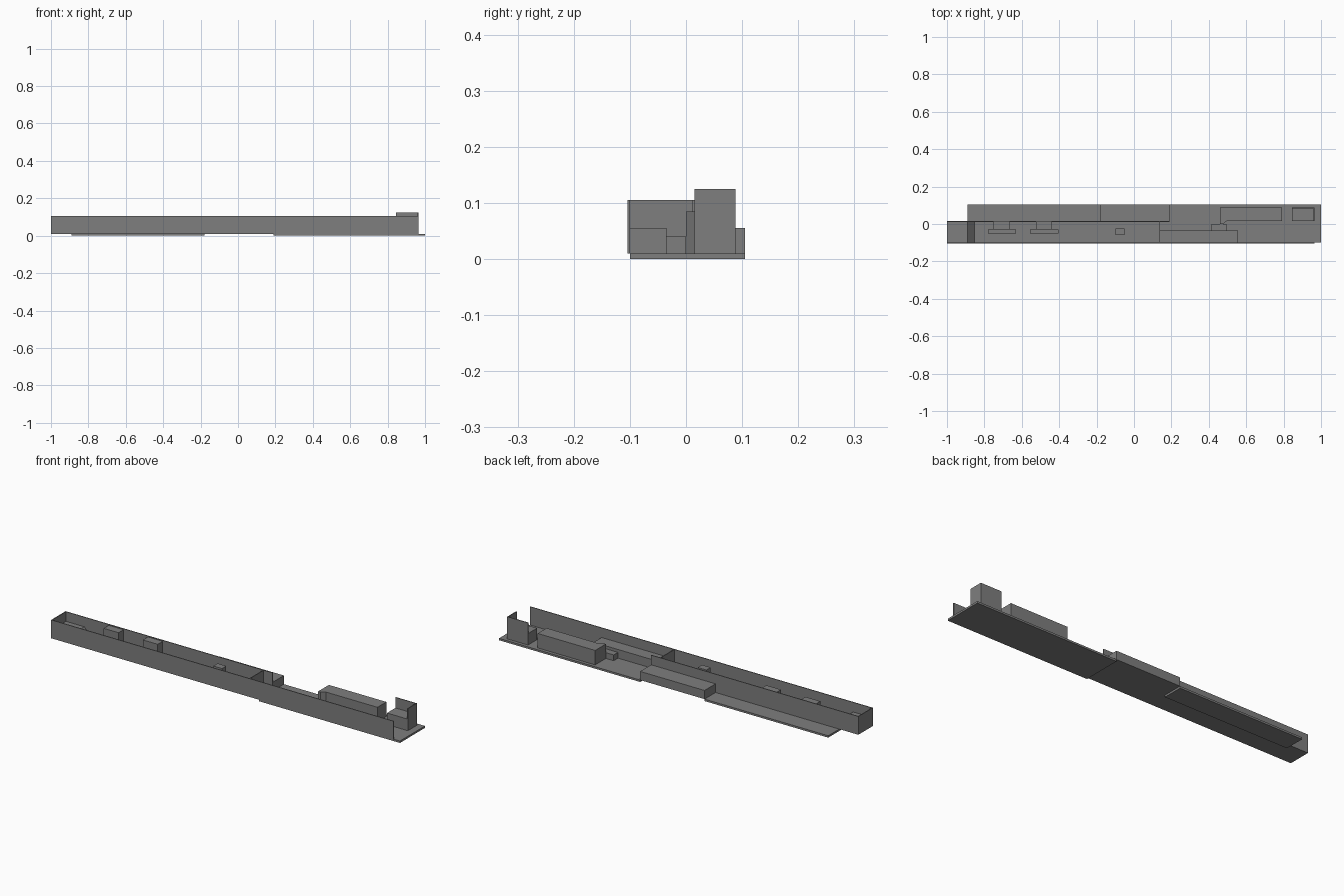
import bpy
import bmesh

cube = bpy.data.objects.get("Cube")
if cube:
    bpy.data.objects.remove(cube, do_unlink=True)

grey = bpy.data.materials.new("mid_grey")
grey.use_nodes = True
colour = (0.21, 0.21, 0.21, 1)
grey.diffuse_color = colour
grey.node_tree.nodes["Principled BSDF"].inputs["Base Color"].default_value = colour

FLOOR, LOW, HIGH, T = 0.01, 0.055, 0.105, 0.004
FRONT, BACK = -0.1, 0.015


def prism(name, outline, low, high, axis="z"):
    """Extrude an outline: (x, y) along z, or (x, z) along y."""
    bm = bmesh.new()
    place = (lambda a, b, c: (a, b, c)) if axis == "z" else (lambda a, b, c: (a, c, b))
    rings = [[bm.verts.new(place(a, b, c)) for a, b in outline] for c in (low, high)]
    for ring in rings:
        bm.faces.new(ring)
    for i in range(len(outline)):
        j = (i + 1) % len(outline)
        bm.faces.new((rings[0][i], rings[0][j], rings[1][j], rings[1][i]))
    bmesh.ops.recalc_face_normals(bm, faces=bm.faces)
    mesh = bpy.data.meshes.new(name)
    bm.to_mesh(mesh)
    bm.free()
    mesh.materials.append(grey)
    obj = bpy.data.objects.new(name, mesh)
    bpy.context.collection.objects.link(obj)
    return obj


def box(name, x, y, z):
    outline = [(x[0], y[0]), (x[1], y[0]), (x[1], y[1]), (x[0], y[1])]
    return prism(name, outline, *z)


# Ground plates and the raised floor between them
box("right_ground_plate", (-0.89, -0.18), (0, 0.105), (0, FLOOR))
box("left_ground_plate", (0.19, 1), (FRONT, 0.105), (0, FLOOR))
box("hall_floor", (-1, 0.19), (FRONT, BACK), (FLOOR, FLOOR + T))

# Tall thin walls of the long hall
box("front_wall", (-1, 0.965), (FRONT - T, FRONT), (FLOOR, HIGH))
box("hall_back_wall", (-1, 0.19), (BACK - T, BACK), (FLOOR, HIGH))
box("hall_end_wall", (-1, -1 + T), (FRONT, BACK), (FLOOR, HIGH))
box("hall_cross_wall", (0.14 - T, 0.14), (FRONT, BACK), (FLOOR, HIGH))

# Raised landing with a short ramp at the hall's end
prism("landing_ramp", [(-1, FLOOR), (-0.85, FLOOR), (-0.89, LOW), (-1, LOW)],
      FRONT, BACK - T, axis="y")

# Low solid blocks behind and beside the hall
box("back_platform", (-0.18, 0.19), (BACK, 0.105), (FLOOR, LOW))
box("front_platform", (0.14, 0.555), (FRONT, -0.035), (FLOOR, LOW))

# Hall furniture: two cabinets with low benches, and a pedestal
for side, x in (("right", -0.71), ("left", -0.485)):
    box(side + "_cabinet", (x - 0.04, x + 0.045), (-0.03, BACK - T), (FLOOR, 0.1))
    box(side + "_bench", (x - 0.07, x + 0.08), (-0.05, -0.03), (FLOOR, 0.03))
box("pedestal", (-0.1, -0.05), (-0.06, -0.025), (FLOOR, 0.09))

# Long block with a chamfered corner and a small step
prism("long_block", [(0.46, 0), (0.475, 0), (0.495, BACK), (0.79, BACK),
                     (0.79, 0.088), (0.46, 0.088)], FLOOR, 0.085)
box("entry_step", (0.415, 0.495), (-0.035, 0), (FLOOR, 0.04))

# Corner tower: a low block sheltered by two tall walls
box("tower_block", (0.845, 0.965 - T), (BACK, 0.088 - T), (FLOOR, 0.07))
box("tower_back_wall", (0.845, 0.965), (0.088 - T, 0.088), (FLOOR, 0.125))
box("tower_side_wall", (0.965 - T, 0.965), (BACK, 0.088 - T), (FLOOR, 0.125))
